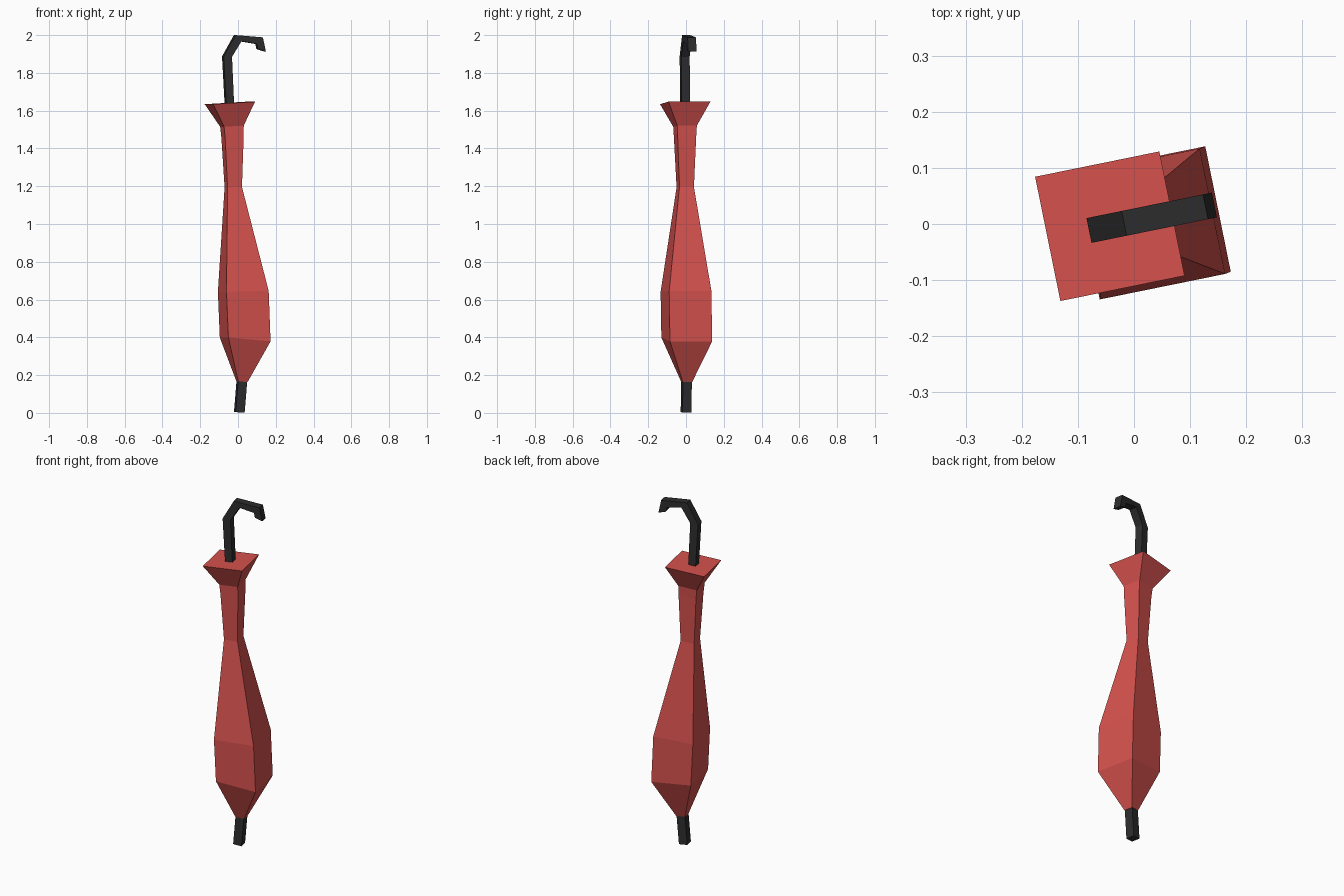
import bpy, bmesh, math
from mathutils import Vector

cube = bpy.data.objects.get("Cube")
if cube:
    bpy.data.objects.remove(cube)

YAW = math.radians(11.5)
U = Vector((math.cos(YAW), math.sin(YAW), 0))   # direction the hook points
V = Vector((-math.sin(YAW), math.cos(YAW), 0))
Z = Vector((0, 0, 1))


def material(name, color):
    mat = bpy.data.materials.new(name)
    mat.use_nodes = True
    mat.diffuse_color = color
    mat.node_tree.nodes["Principled BSDF"].inputs["Base Color"].default_value = color
    return mat


def loft(name, rings, mat):
    """Skin a stack of four-cornered rings and cap both ends."""
    bm = bmesh.new()
    loops = [[bm.verts.new(p) for p in ring] for ring in rings]
    for a, b in zip(loops, loops[1:]):
        for i in range(4):
            j = (i + 1) % 4
            bm.faces.new((a[i], a[j], b[j], b[i]))
    bm.faces.new(loops[0])
    bm.faces.new(loops[-1])
    bmesh.ops.recalc_face_normals(bm, faces=bm.faces)
    mesh = bpy.data.meshes.new(name)
    bm.to_mesh(mesh)
    bm.free()
    mesh.materials.append(mat)
    obj = bpy.data.objects.new(name, mesh)
    bpy.context.collection.objects.link(obj)
    return obj


def square(x, y, z, half, slope):
    """Square ring, tipped so that it rises by slope along U."""
    return [Vector((x, y, z)) + U * a * half + V * b * half + Z * slope * a * half
            for a, b in ((-1, -1), (1, -1), (1, 1), (-1, 1))]


def bar(outer, inner, half=0.0225):
    """Handle cross-section between an outer and an inner (u, z) point."""
    base = Vector((-0.043, -0.004, 0))
    return [base + U * u + Z * z + V * s * half
            for (u, z), s in ((outer, -1), (inner, -1), (inner, 1), (outer, 1))]


red = material("red fabric", (0.66, 0.083, 0.075, 1))
black = material("black", (0.026, 0.026, 0.026, 1))

# Folded canopy, slightly bent along its length
loft("canopy", [
    square(0.021, 0.003, 0.165, 0.025, -0.08),
    square(0.038, 0.004, 0.389, 0.114, -0.09),
    square(0.028, 0.0, 0.643, 0.114, 0.02),
    square(-0.025, -0.004, 1.195, 0.039, 0.03),
    square(-0.029, -0.005, 1.46, 0.050, 0.05),
    square(-0.032, -0.005, 1.518, 0.053, 0.06),
    square(-0.043, -0.004, 1.641, 0.113, 0.06),
], red)

# Metal tip below the canopy
loft("tip", [
    square(0.007, 0.0, 0.003, 0.024, -0.09),
    square(0.021, 0.003, 0.175, 0.024, -0.08),
], black)

# Hooked handle
loft("handle", [
    bar((-0.023, 1.62), (0.019, 1.62)),
    bar((-0.038, 1.887), (0.007, 1.885)),
    bar((0.026, 2.0), (0.058, 1.967)),
    bar((0.174, 1.988), (0.142, 1.953)),
    bar((0.19, 1.913), (0.148, 1.926)),
], black)
